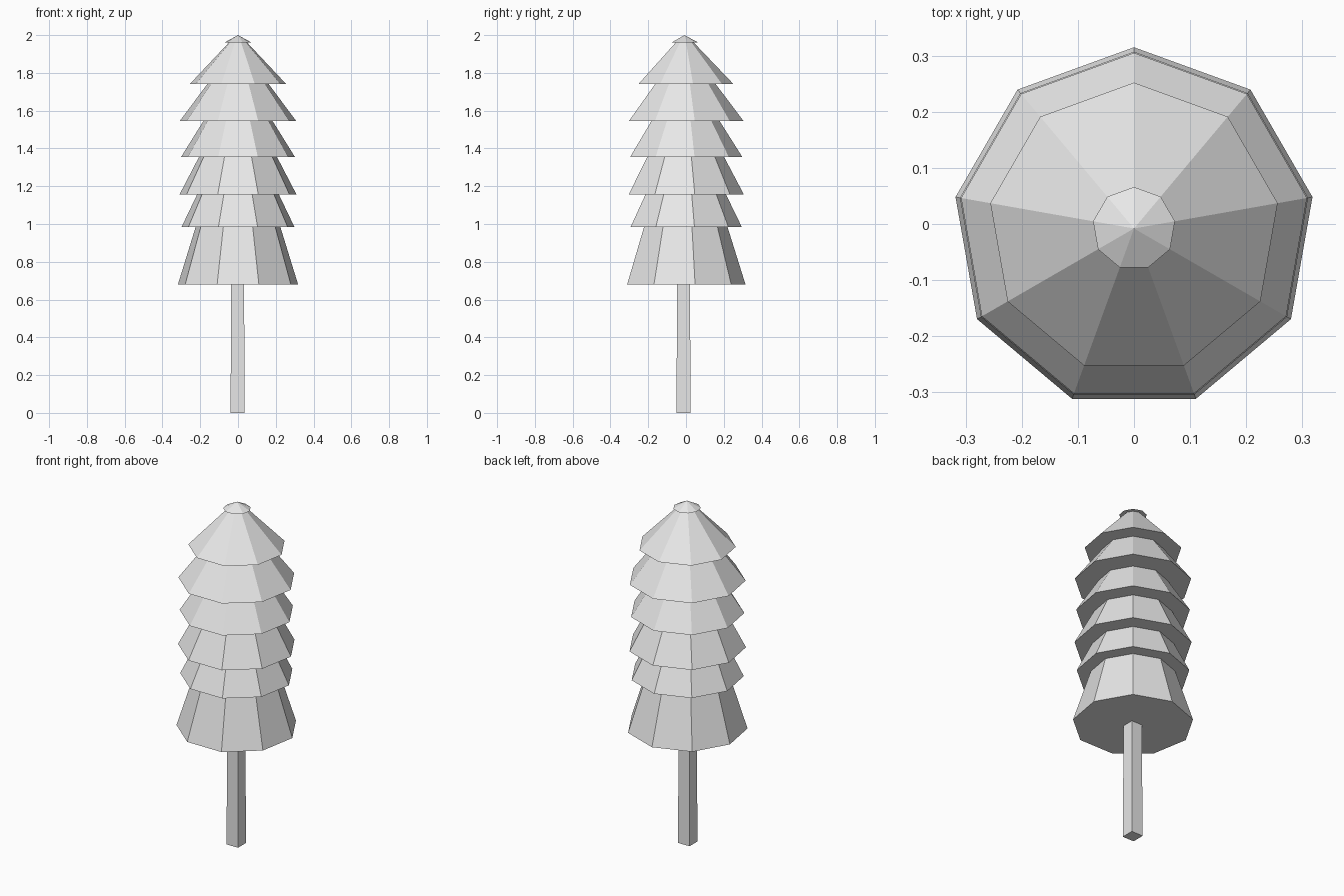
import bpy, bmesh
from math import sin, cos, tau
from mathutils import Vector

cube = bpy.data.objects.get("Cube")
if cube:
    bpy.data.objects.remove(cube)

grey = bpy.data.materials.new("light grey")
grey.use_nodes = True
colour = (0.8, 0.8, 0.8, 1)
grey.diffuse_color = colour
grey.node_tree.nodes["Principled BSDF"].inputs["Base Color"].default_value = colour


def add_object(name, bm):
    bmesh.ops.recalc_face_normals(bm, faces=bm.faces)
    mesh = bpy.data.meshes.new(name)
    bm.to_mesh(mesh)
    bm.free()
    mesh.materials.append(grey)
    obj = bpy.data.objects.new(name, mesh)
    bpy.context.collection.objects.link(obj)


def loft(name, centre, sides, turn, rings):
    """Closed solid through polygon rings of (radius, height)."""
    bm = bmesh.new()
    loops = []
    for radius, z in rings:
        angles = [turn + tau * i / sides for i in range(sides)]
        count = sides if radius else 1
        loops.append([bm.verts.new(Vector((centre[0] + radius * cos(a),
                                           centre[1] + radius * sin(a), z)))
                      for a in angles[:count]])
    for low, high in zip(loops, loops[1:]):
        for i in range(sides):
            j = (i + 1) % sides
            if len(high) == 1:
                bm.faces.new((low[i], low[j], high[0]))
            else:
                bm.faces.new((low[i], low[j], high[j], high[i]))
    for ring in (loops[0], loops[-1]):
        if len(ring) > 2:
            bm.faces.new(ring)
    add_object(name, bm)


# Square trunk, a little wider at the foot
loft("trunk", (-0.002, -0.013), 4, tau / 8,
     [(0.053, 0), (0.052, 0.13), (0.048, 0.70)])

# Foliage tiers: bottom radius, bottom height, top radius, top height
tiers = [
    (0.323, 0.68, 0.226, 0.99),
    (0.303, 0.985, 0.218, 1.16),
    (0.315, 1.155, 0.207, 1.36),
    (0.306, 1.355, 0.183, 1.55),
    (0.313, 1.545, 0.162, 1.745),
    (0.260, 1.74, 0.045, 1.965),
    (0.074, 1.96, 0, 2.0),
]
for number, (r0, z0, r1, z1) in enumerate(tiers, 1):
    name = "tip" if r1 == 0 else f"foliage_tier_{number}"
    loft(name, (0, -0.008), 9, tau / 4, [(r0, z0), (r1, z1)])
